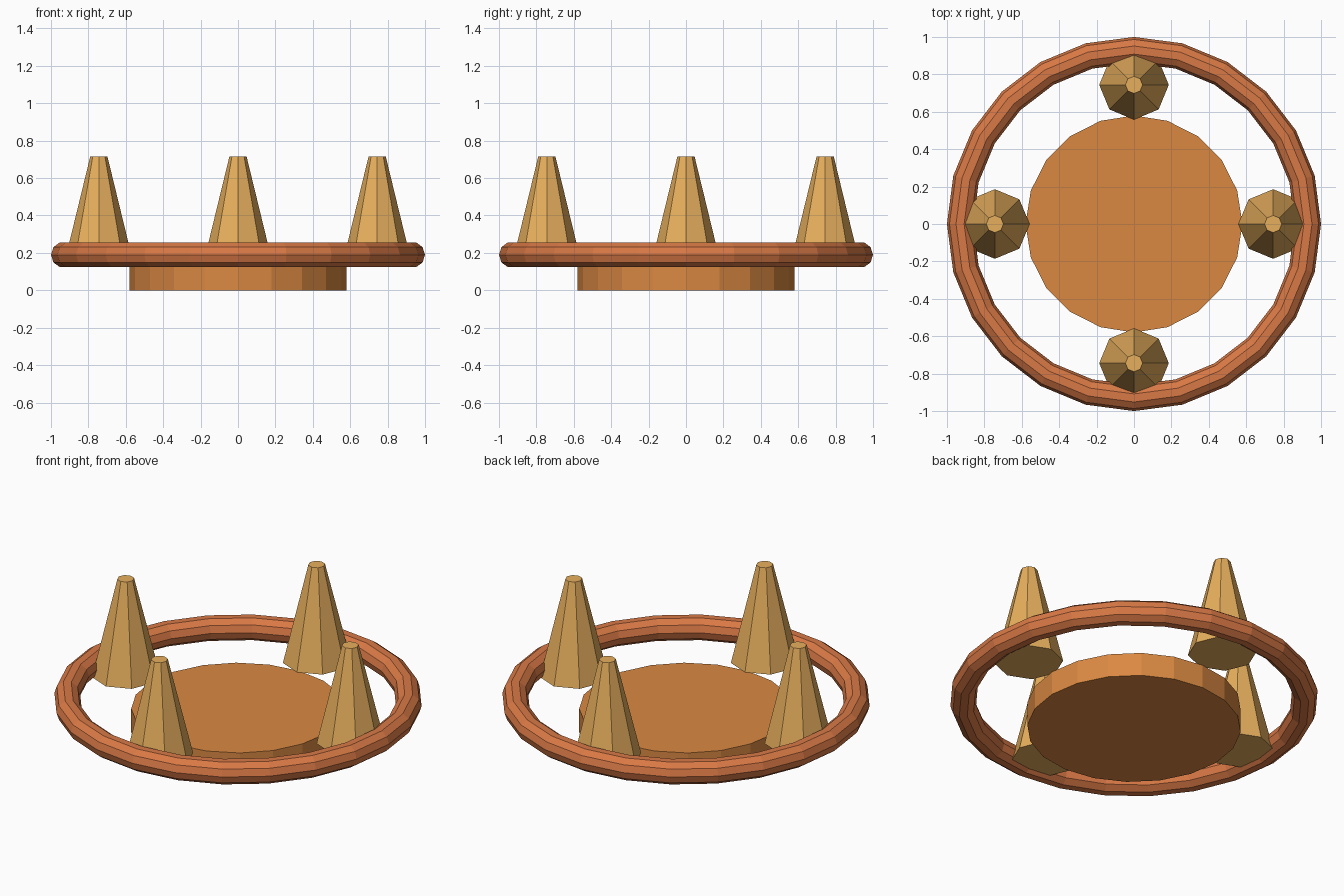
import bpy, bmesh
from math import cos, sin, pi

if "Cube" in bpy.data.objects:
    bpy.data.objects.remove(bpy.data.objects["Cube"])


def material(name, color):
    m = bpy.data.materials.new(name)
    m.diffuse_color = (*color, 1)
    m.use_nodes = True
    m.node_tree.nodes["Principled BSDF"].inputs["Base Color"].default_value = m.diffuse_color
    return m


def finish(obj, name, mat):
    obj.name = name
    obj.data.materials.append(mat)


def frustum(name, sides, r1, r2, z0, z1, x, y, mat):
    bpy.ops.mesh.primitive_cone_add(vertices=sides, radius1=r1, radius2=r2,
                                    depth=z1 - z0, location=(x, y, (z0 + z1) / 2))
    finish(bpy.context.object, name, mat)


disc_mat = material("disc_orange", (0.70, 0.25, 0.055))
ring_mat = material("ring_rust", (0.69, 0.19, 0.06))
spike_mat = material("spike_gold", (0.80, 0.43, 0.11))

# Base disc
frustum("base_disc", 20, 0.58, 0.58, 0, 0.14, 0, 0, disc_mat)

# Outer ring
bpy.ops.mesh.primitive_torus_add(major_segments=24, minor_segments=10,
                                 major_radius=0.93, minor_radius=0.07,
                                 location=(0, 0, 0.19))
finish(bpy.context.object, "outer_ring", ring_mat)

# Four blunt spikes around the ring
for i in range(4):
    a = i * pi / 2
    frustum(f"spike_{i + 1}", 8, 0.186, 0.046, 0.14, 0.715,
            0.744 * cos(a), 0.744 * sin(a), spike_mat)
